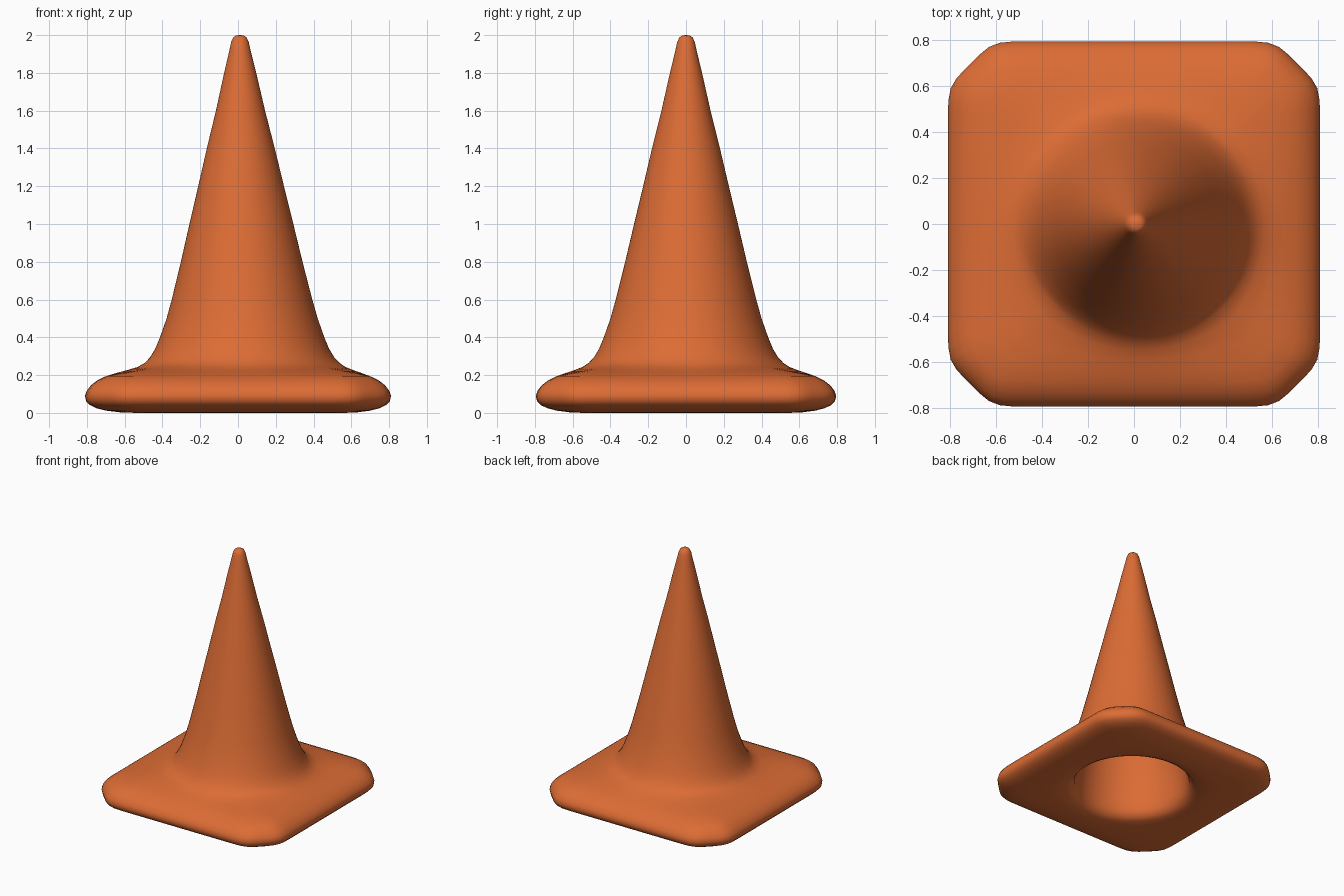
import bpy, bmesh, math

N = 128

def octagon(t, d):
    # soft-cornered chamfered square, inset by d
    c, s = abs(math.cos(t)), abs(math.sin(t))
    p = 45
    v = (c / (0.81 - d)) ** p + (s / (0.795 - d)) ** p + ((c + s) / (1.41 - 1.3 * d)) ** p
    return v ** (-1 / p)

# (radius, z, roundness): 1 = circle, 0 = chamfered square
profile = [
    (0.02, 1.998, 1), (0.035, 1.988, 1), (0.046, 1.965, 1), (0.056, 1.92, 1),
    (0.085, 1.8, 1), (0.13, 1.6, 1), (0.18, 1.4, 1), (0.227, 1.2, 1),
    (0.275, 1.0, 1), (0.322, 0.8, 1), (0.372, 0.6, 1), (0.4, 0.5, 1),
    (0.435, 0.4, 1), (0.46, 0.34, 1), (0.487, 0.295, 1), (0.515, 0.265, 1),
    (0.55, 0.243, 0.85), (0.6, 0.226, 0.5), (0.65, 0.211, 0.2), (0.70, 0.194, 0),
    (0.745, 0.172, 0), (0.78, 0.145, 0), (0.802, 0.115, 0), (0.81, 0.09, 0),
    (0.804, 0.062, 0), (0.785, 0.042, 0), (0.75, 0.025, 0), (0.70, 0.012, 0),
    (0.62, 0.002, 0.2), (0.54, 0.0, 0.6), (0.48, 0.006, 1), (0.445, 0.025, 1),
    (0.42, 0.06, 1), (0.41, 0.12, 1), (0.40, 0.22, 1), (0.375, 0.4, 1),
    (0.318, 0.6, 1), (0.22, 1.0, 1), (0.125, 1.4, 1), (0.04, 1.75, 1),
]

# One continuous shell: cone, flared foot, slab and hollow underside
bm = bmesh.new()
rings = []
for r, z, k in profile:
    cx = (0.01 + 0.012 * min(1, (2 - z) / 1.5)) * k
    ring = []
    for i in range(N):
        t = 2 * math.pi * i / N
        rad = k * r + (1 - k) * octagon(t, 0.81 - r)
        ring.append(bm.verts.new((cx + rad * math.cos(t), rad * math.sin(t), z)))
    rings.append(ring)
for a, b in zip(rings, rings[1:]):
    for i in range(N):
        j = (i + 1) % N
        bm.faces.new((a[i], b[i], b[j], a[j]))

# Close the tip outside and the hollow inside
for ring, z in ((rings[0], 2.0), (rings[-1], 1.8)):
    tip = bm.verts.new((0.012, 0, z))
    for i in range(N):
        bm.faces.new((tip, ring[i], ring[(i + 1) % N]))
bmesh.ops.recalc_face_normals(bm, faces=bm.faces)
for f in bm.faces:
    f.smooth = True

mesh = bpy.data.meshes.new("traffic_cone")
bm.to_mesh(mesh)
bm.free()
cone = bpy.data.objects.new("traffic_cone", mesh)
bpy.context.collection.objects.link(cone)

mat = bpy.data.materials.new("orange_rubber")
mat.diffuse_color = (0.72, 0.15, 0.035, 1)
mesh.materials.append(mat)
